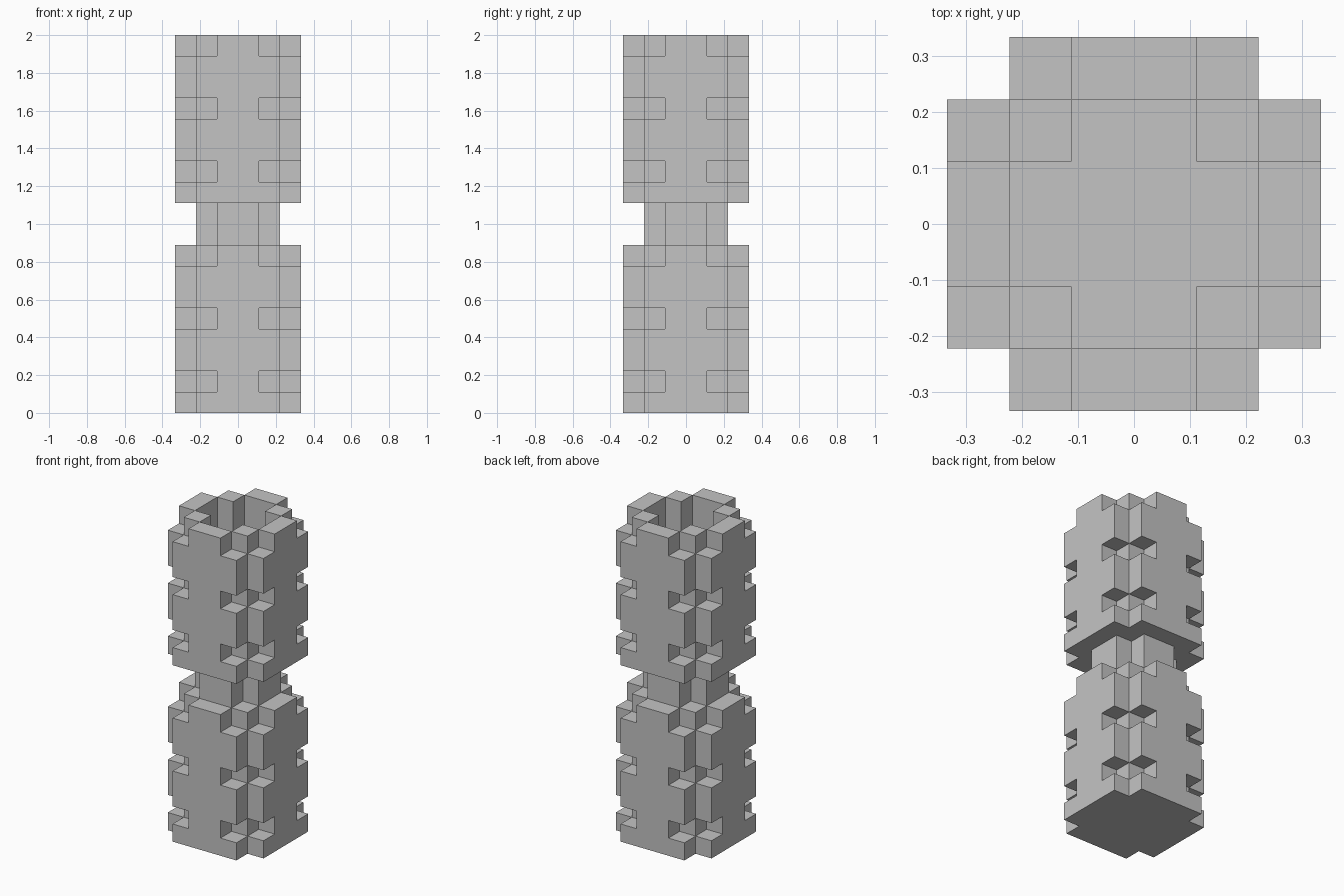
import bpy, bmesh
from math import pi
from mathutils import Matrix, Vector

cube = bpy.data.objects.get("Cube")
if cube:
    bpy.data.objects.remove(cube, do_unlink=True)

U = 1 / 9          # one block
TIER = 8           # height of a tier in blocks
GAP = 2            # height of the neck in blocks

grey = bpy.data.materials.new("plain grey")
grey.use_nodes = True
colour = (0.55, 0.55, 0.55, 1)
grey.diffuse_color = colour
grey.node_tree.nodes["Principled BSDF"].inputs["Base Color"].default_value = colour


def prism(name, outline, direction, turn=0.0):
    """Extrude a flat outline along a direction, turn it about z, scale to size."""
    bm = bmesh.new()
    face = bm.faces.new([bm.verts.new(p) for p in outline])
    ext = bmesh.ops.extrude_face_region(bm, geom=[face], use_keep_orig=True)
    moved = [g for g in ext["geom"] if isinstance(g, bmesh.types.BMVert)]
    bmesh.ops.translate(bm, verts=moved, vec=Vector(direction))
    bmesh.ops.recalc_face_normals(bm, faces=bm.faces[:])
    bm.transform(Matrix.Scale(U, 4) @ Matrix.Rotation(turn, 4, "Z"))
    mesh = bpy.data.meshes.new(name)
    bm.to_mesh(mesh)
    bm.free()
    mesh.materials.append(grey)
    bpy.context.collection.objects.link(bpy.data.objects.new(name, mesh))


def plus_column(name, z, height):
    """Plus-shaped column, four blocks across with the corners missing."""
    quarter = [Vector((2, -1, z)), Vector((2, 1, z)), Vector((1, 1, z))]
    outline = [Matrix.Rotation(k * pi / 2, 3, "Z") @ p for k in range(4) for p in quarter]
    prism(name, outline, (0, 0, height))


def tier(prefix, z):
    # Notched edge of a wall plate, mirrored for the other side
    edge = [(2, 0)]
    for notch in (1, 4, 7):
        edge += [(2, notch), (1, notch), (1, notch + 1)]
        if notch + 1 < TIER:
            edge.append((2, notch + 1))
    outline = [(x, -3, z + h) for x, h in edge]
    outline += [(-x, -3, z + h) for x, h in reversed(edge)]
    post = [(1, -2, z), (2, -2, z), (2, -1, z), (1, -1, z)]
    for k, side in enumerate(("front", "left", "back", "right")):
        prism(f"{prefix}_{side}_wall", outline, (0, 1, 0), k * pi / 2)
        prism(f"{prefix}_corner_post_{k + 1}", post, (0, 0, TIER), k * pi / 2)


# Lower tier, filled by a core that rises out of it as the neck
tier("lower", 0)
plus_column("core_and_neck", 0, TIER + GAP)

# Upper tier, an open cup with a floor
tier("upper", TIER + GAP)
plus_column("upper_floor", TIER + GAP, 1)
